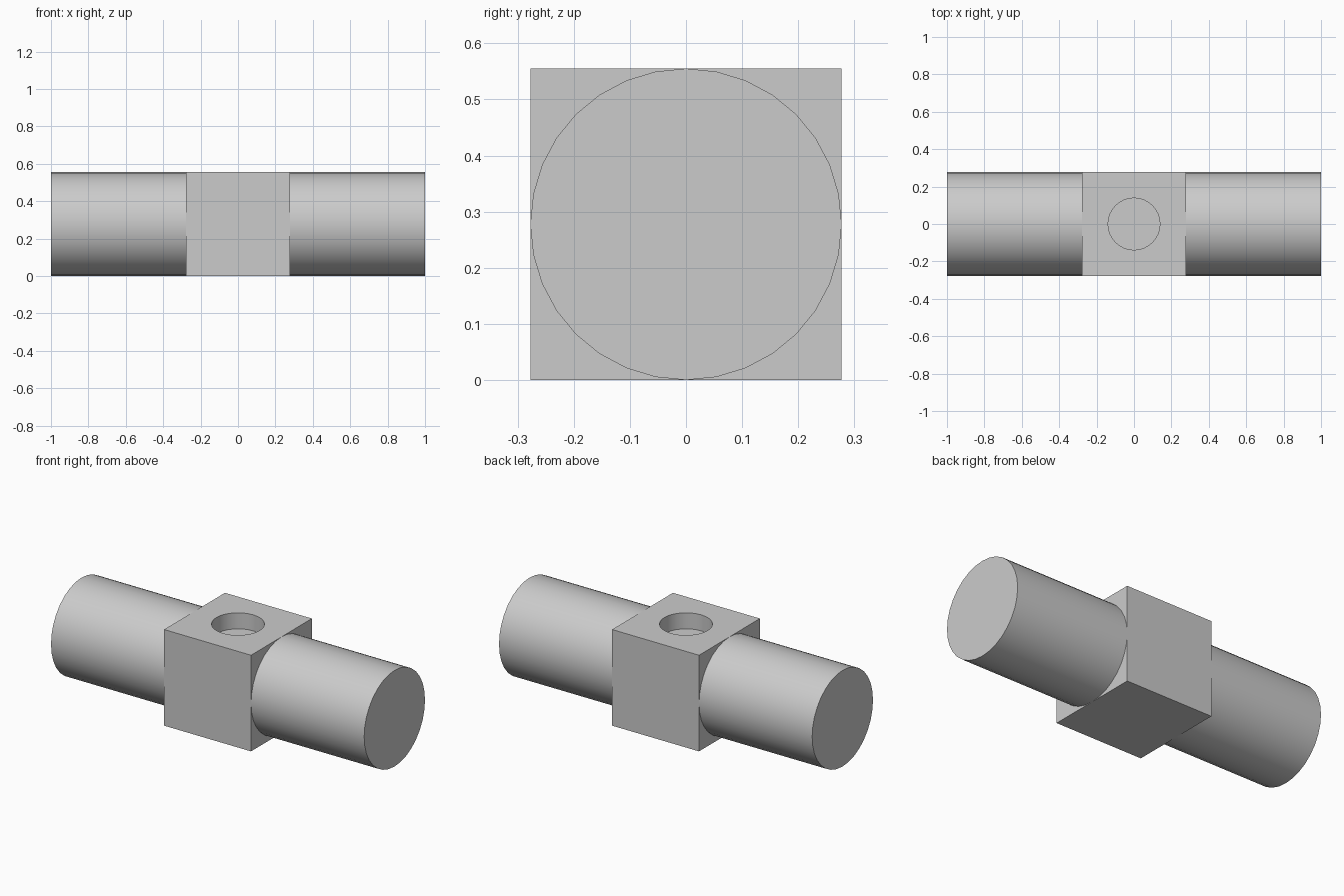
import bpy
import bmesh
import math
from mathutils import Vector

HALF = 0.2775            # half the block side, also the bar radius
HOLE_RADIUS = HALF / 2
HOLE_DEPTH = HALF / 3
SIDES = 32

default = bpy.data.objects.get("Cube")
if default:
    bpy.data.objects.remove(default, do_unlink=True)

# Single grey material
grey = bpy.data.materials.new("plain grey")
grey.use_nodes = True
grey.diffuse_color = (0.6, 0.6, 0.6, 1)
grey.node_tree.nodes["Principled BSDF"].inputs["Base Color"].default_value = (0.6, 0.6, 0.6, 1)


def finish(obj, name):
    obj.name = name
    obj.data.materials.clear()
    obj.data.materials.append(grey)
    bpy.ops.object.select_all(action='DESELECT')
    obj.select_set(True)
    bpy.context.view_layer.objects.active = obj
    bpy.ops.object.shade_smooth_by_angle(angle=math.radians(30))


# Round arms on either side, open where they meet the block
for side, name in ((1, "left_arm"), (-1, "right_arm")):
    length = 1 - HALF
    bpy.ops.mesh.primitive_cylinder_add(
        vertices=SIDES, radius=HALF, depth=length,
        location=(side * (HALF + length / 2), 0, HALF),
        rotation=(0, math.pi / 2, 0))
    arm = bpy.context.object
    bpy.ops.object.transform_apply(location=True, rotation=True, scale=True)
    bm = bmesh.new()
    bm.from_mesh(arm.data)
    inward = Vector((-side, 0, 0))
    inner_cap = [f for f in bm.faces if f.normal.dot(inward) > 0.9]
    bmesh.ops.delete(bm, geom=inner_cap, context='FACES_ONLY')
    bm.to_mesh(arm.data)
    bm.free()
    finish(arm, name)

# Central block
bpy.ops.mesh.primitive_cube_add(size=2 * HALF, location=(0, 0, HALF))
block = bpy.context.object

# Blind round hole in the top of the block
bpy.ops.mesh.primitive_cylinder_add(
    vertices=SIDES, radius=HOLE_RADIUS, depth=2 * HOLE_DEPTH,
    location=(0, 0, 2 * HALF))
cutter = bpy.context.object
cutter.name = "hole_cutter"
cutter.hide_render = True
cut = block.modifiers.new("hole", 'BOOLEAN')
cut.operation = 'DIFFERENCE'
cut.solver = 'EXACT'
cut.object = cutter
bpy.context.view_layer.objects.active = block
bpy.ops.object.modifier_apply(modifier=cut.name)
bpy.data.objects.remove(cutter, do_unlink=True)
finish(block, "center_block")
